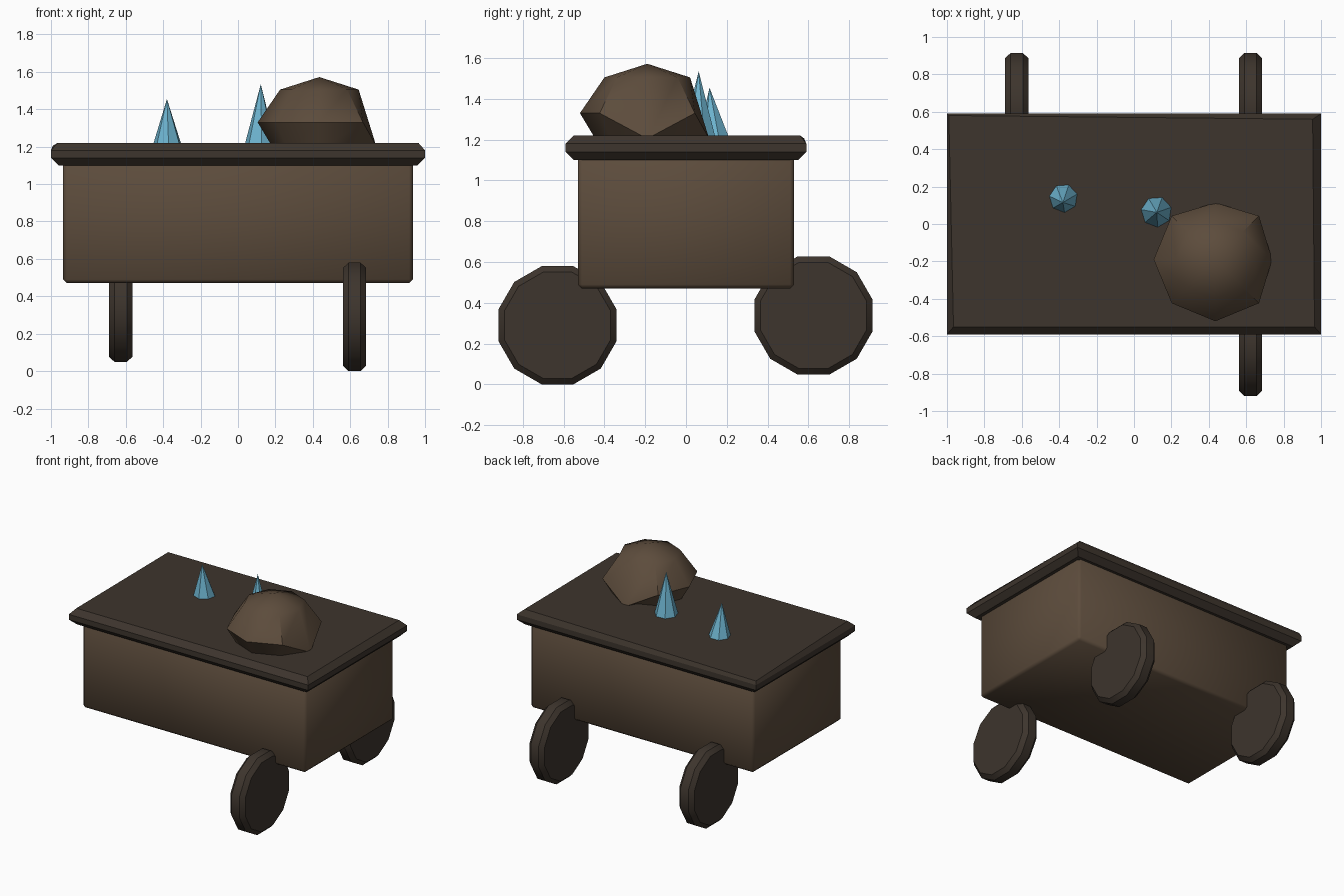
import bpy, bmesh, math
from mathutils import Vector

if "Cube" in bpy.data.objects:
    bpy.data.objects.remove(bpy.data.objects["Cube"])


def material(name, rgb):
    m = bpy.data.materials.new(name)
    m.diffuse_color = (*rgb, 1)
    m.use_nodes = True
    m.node_tree.nodes["Principled BSDF"].inputs["Base Color"].default_value = m.diffuse_color
    return m


BROWN = material("weathered_brown", (0.108, 0.072, 0.045))
DARK = material("dark_wood", (0.047, 0.035, 0.026))
ICE = material("ice_blue", (0.155, 0.46, 0.63))


def finish(name, bm, mat, smooth=None):
    bmesh.ops.recalc_face_normals(bm, faces=bm.faces)
    me = bpy.data.meshes.new(name)
    bm.to_mesh(me)
    bm.free()
    ob = bpy.data.objects.new(name, me)
    bpy.context.collection.objects.link(ob)
    me.materials.append(mat)
    if smooth:
        bpy.ops.object.select_all(action='DESELECT')
        ob.select_set(True)
        bpy.context.view_layer.objects.active = ob
        bpy.ops.object.shade_smooth_by_angle(angle=math.radians(smooth))
    return ob


def loft(rings, bottom=True, top=True):
    """Skin a stack of point rings that share one vertex count."""
    bm = bmesh.new()
    rows = [[bm.verts.new(p) for p in r] for r in rings]
    n = len(rows[0])
    for a, b in zip(rows, rows[1:]):
        for i in range(n):
            j = (i + 1) % n
            bm.faces.new((a[i], a[j], b[j], b[i]))
    if bottom:
        bm.faces.new(rows[0][::-1])
    if top:
        bm.faces.new(rows[-1])
    return bm, rows


def rect(x, y, z):
    return [(-x, -y, z), (x, -y, z), (x, y, z), (-x, y, z)]


# Cart box with thin chamfered edges
bm = bmesh.new()
bmesh.ops.create_cube(bm, size=1)
for v in bm.verts:
    v.co = Vector((v.co.x * 1.87, v.co.y * 1.06, 0.81 + v.co.z * 0.68))
bmesh.ops.bevel(bm, geom=bm.edges[:], offset=0.02, segments=1, affect='EDGES')
finish("cart_box", bm, BROWN, 50)

# Lid: chamfered slab, worn unevenly at the back left corner
top = [(-0.965, -0.55, 1.22), (0.965, -0.55, 1.22),
       (0.955, 0.56, 1.22), (-0.99, 0.58, 1.205)]
bm, _ = loft([rect(0.96, 0.55, 1.10), rect(1.0, 0.59, 1.14),
              rect(1.0, 0.59, 1.18), top])
finish("lid", bm, DARK, 30)

# Three wheels; the front left one is missing
def wheel(name, x, y, z, r=0.3, half=0.0625, chamfer=0.03, n=12):
    def ring(rad, dx):
        return [(x + dx, y + rad * math.cos((i + .5) * math.tau / n),
                 z + rad * math.sin((i + .5) * math.tau / n)) for i in range(n)]
    bm, _ = loft([ring(r - chamfer, -half), ring(r, -half + chamfer),
                  ring(r, half - chamfer), ring(r - chamfer, half)])
    finish(name, bm, DARK, 40)


wheel("front_right_wheel", 0.623, -0.63, 0.29)
wheel("back_right_wheel", 0.623, 0.625, 0.338)
wheel("back_left_wheel", -0.627, 0.625, 0.338)

# Rock heap: eight-sided faceted dome, skirt spreading on the right and back
def rock_ring(r, z):
    return [Vector((0.435 + r * math.cos(i * math.tau / 8),
                    -0.19 + r * math.sin(i * math.tau / 8), z)) for i in range(8)]


low, mid, high = rock_ring(0.24, 1.18), rock_ring(0.33, 1.33), rock_ring(0.21, 1.505)
for i in (0, 2):
    mid[i].z = 1.205
    mid[i] += (Vector((0.435, -0.19, 1.205)) - mid[i]) * 0.08
bm, rows = loft([low, mid, high], top=False)
tip = bm.verts.new((0.435, -0.19, 1.572))
for i in range(8):
    bm.faces.new((rows[2][i], rows[2][(i + 1) % 8], tip))
finish("rock_heap", bm, BROWN, 50)

# Ice crystals: seven-sided spikes
def crystal(name, x, y, r, peak, n=7):
    bm = bmesh.new()
    base = [bm.verts.new((x + r * math.cos(i * math.tau / n + 0.3),
                          y + r * math.sin(i * math.tau / n + 0.3), 1.21))
            for i in range(n)]
    tip = bm.verts.new(peak)
    bm.faces.new(base[::-1])
    for i in range(n):
        bm.faces.new((base[i], base[(i + 1) % n], tip))
    finish(name, bm, ICE)


crystal("tall_crystal", 0.12, 0.065, 0.085, (0.122, 0.062, 1.535))
crystal("short_crystal", -0.377, 0.138, 0.078, (-0.38, 0.115, 1.455))
